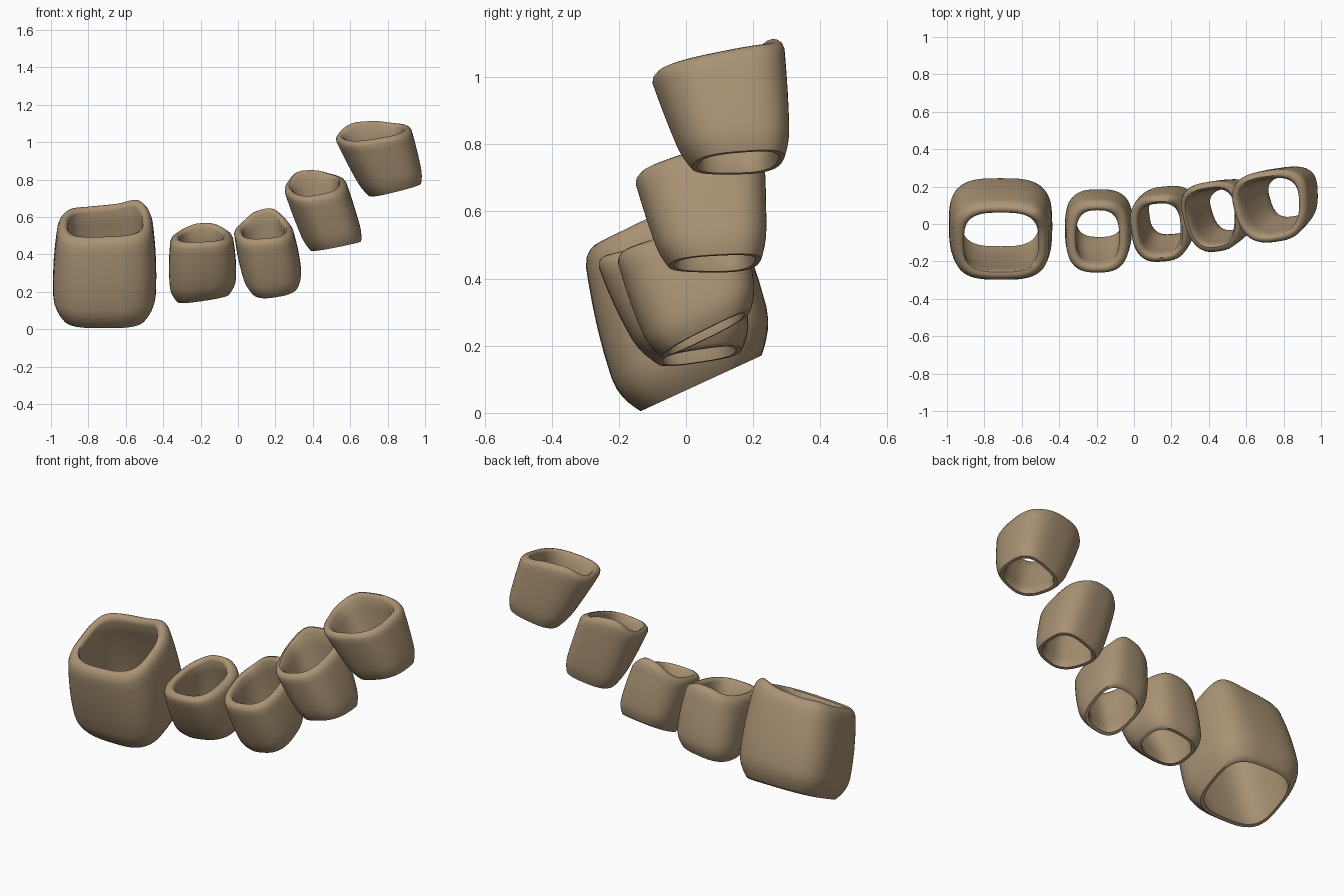
import bpy, bmesh, math

if "Cube" in bpy.data.objects:
    bpy.data.objects.remove(bpy.data.objects["Cube"])

tan = bpy.data.materials.new("warm_tan")
tan.diffuse_color = (0.40, 0.29, 0.175, 1)
tan.use_nodes = True
tan.node_tree.nodes["Principled BSDF"].inputs["Base Color"].default_value = tan.diffuse_color
SEG = 64


def power(v, n):
    return math.copysign(abs(v) ** (2 / n), v)


def sleeve(name, low, high, yaw, bulge, rnd, wall, taper, peaks, n=2.8):
    """Hollow tapered sleeve between two slanted rims.
    low / high: centre x, y, z, half width, half depth, slope in x, slope in y."""
    # closed wall profile: (height fraction, inset)
    prof = []
    for t in (0, 0.03, 0.07, 0.12, 0.18, 0.25, 0.4, 0.55, 0.7, 0.82, 0.91):
        prof.append((t, rnd * max(0, 1 - t / 0.25) ** 2))
    prof += [(0.96, 0.006), (0.99, 0.018), (1.0, 0.03), (0.985, wall - 0.008), (0.95, wall)]
    for t in (0.8, 0.6, 0.4, 0.2, 0.08):
        prof.append((t, wall))
    prof.append((0.0, rnd + 0.016))

    bm = bmesh.new()
    rings = []
    for t, inset in prof:
        cx, cy, cz, a, b, sx, sy = [l + (h - l) * t for l, h in zip(low, high)]
        swell = bulge * math.sin(math.pi * t)
        a, b = a + swell - inset, b + swell - inset
        ring = []
        for i in range(SEG):
            th = 2 * math.pi * i / SEG
            v = power(math.sin(th), n)
            u = power(math.cos(th), n) * (1 + taper * v)
            c, s = math.cos(yaw), math.sin(yaw)
            dx, dy = a * u * c - b * v * s, a * u * s + b * v * c
            z = cz + sx * dx + sy * dy
            for ang, height, width in peaks:
                d = (math.degrees(th) - ang + 180) % 360 - 180
                z += height * t * t * math.exp(-(d / width) ** 2)
            ring.append(bm.verts.new((cx + dx, cy + dy, z)))
        rings.append(ring)
    for k, r0 in enumerate(rings):
        r1 = rings[(k + 1) % len(rings)]
        for i in range(SEG):
            j = (i + 1) % SEG
            bm.faces.new((r0[i], r0[j], r1[j], r1[i]))
    bmesh.ops.recalc_face_normals(bm, faces=bm.faces)
    me = bpy.data.meshes.new(name)
    bm.to_mesh(me)
    bm.free()
    me.materials.append(tan)
    me.polygons.foreach_set("use_smooth", [True] * len(me.polygons))
    me.set_sharp_from_angle(angle=math.radians(50))
    ob = bpy.data.objects.new(name, me)
    bpy.context.collection.objects.link(ob)


# large thumb sleeve
sleeve("thumb_sleeve", (-0.715, 0.045, 0.088, 0.27, 0.225, 0.0, 0.46),
       (-0.71, -0.10, 0.575, 0.25, 0.205, 0.04, 0.46),
       0, 0.015, 0.045, 0.055, 0, [(50, 0.04, 30), (135, 0.01, 25)], 3.2)
# four finger sleeves, left to right
sleeve("first_finger_sleeve", (-0.185, 0.04, 0.17, 0.17, 0.155, 0.15, 0.15),
       (-0.195, -0.075, 0.5, 0.165, 0.195, 0.04, 0.2),
       0, 0.012, 0.03, 0.052, 0, [(85, 0.035, 40)])
sleeve("second_finger_sleeve", (0.195, 0.06, 0.235, 0.15, 0.15, 0.12, 0.5),
       (0.135, -0.03, 0.53, 0.155, 0.18, 0.06, 0.3),
       0.08, 0.008, 0.02, 0.045, 0.05, [(80, 0.07, 38)])
sleeve("third_finger_sleeve", (0.53, 0.085, 0.445, 0.145, 0.15, 0.2, 0.05),
       (0.415, 0.035, 0.765, 0.16, 0.19, 0.15, 0.3),
       0.15, 0.004, 0.015, 0.042, 0.15, [(105, 0.05, 35)])
sleeve("fourth_finger_sleeve", (0.845, 0.155, 0.745, 0.15, 0.15, 0.25, 0.08),
       (0.725, 0.09, 1.05, 0.20, 0.195, 0.14, 0.2),
       0.15, 0.004, 0.015, 0.045, 0.12, [(105, 0.04, 35)])
